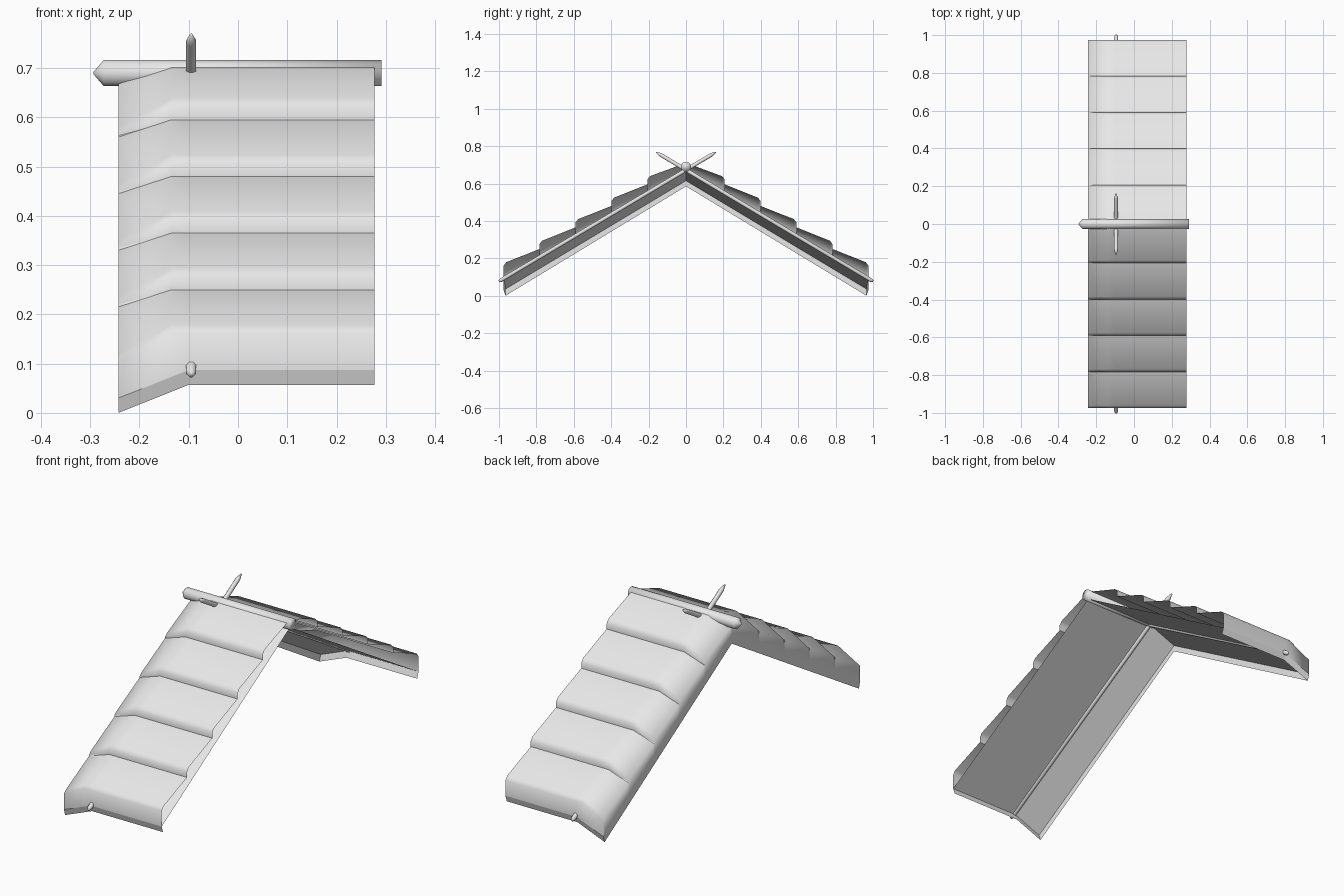
import bpy, bmesh, math
from mathutils import Vector

old = bpy.data.objects.get("Cube")
if old:
    bpy.data.objects.remove(old, do_unlink=True)

# One pale grey for everything
grey = bpy.data.materials.new("pale_grey")
grey.use_nodes = True
grey.diffuse_color = (0.8, 0.8, 0.8, 1)
grey.node_tree.nodes["Principled BSDF"].inputs["Base Color"].default_value = (0.8, 0.8, 0.8, 1)

OPEN_X, VERGE_X = 0.277, -0.243     # open end and drooping end
EAVE_Y, EAVE_Z, PITCH = -0.975, 0.087, 0.6
KINK_X, BEND_X = -0.1, -0.135       # where underside and thatch start to droop


def finish(name, bm, sharp_angle, mirror=False):
    for f in bm.faces:
        f.smooth = sharp_angle > 0
    for e in bm.edges:
        e.smooth = e.calc_face_angle(0) < math.radians(sharp_angle)
    mesh = bpy.data.meshes.new(name)
    bm.to_mesh(mesh)
    bm.free()
    mesh.materials.append(grey)
    obj = bpy.data.objects.new(name, mesh)
    bpy.context.collection.objects.link(obj)
    if mirror:
        mod = obj.modifiers.new("other_slope", 'MIRROR')
        mod.use_axis = (False, True, False)
        mod.use_mirror_merge = False
    return obj


def add_grid(bm, rows):
    """Skin rows of points with quads, welding any collapsed corners."""
    grid = [[bm.verts.new(p) for p in row] for row in rows]
    for a, b in zip(grid, grid[1:]):
        for i in range(len(a) - 1):
            bm.faces.new((a[i], b[i], b[i + 1], a[i + 1]))
    bmesh.ops.remove_doubles(bm, verts=[v for row in grid for v in row], dist=1e-5)


def underside(x, y):
    droop = 0.057 * max(0, (KINK_X - x) / (KINK_X - VERGE_X))
    return EAVE_Z + PITCH * (y - EAVE_Y) - droop


def thatch_row(y, z, drop):
    """One row across the roof, drooping at the verge and closing down to the underside."""
    row = []
    for x in (OPEN_X, KINK_X, BEND_X, VERGE_X):
        t = max(0, (BEND_X - x) / (BEND_X - VERGE_X))
        row.append((x, y, underside(x, y) if z is None else z - drop * t))
    row.append((VERGE_X, y, underside(VERGE_X, y)))
    return row


# Stepped thatch: each course is a riser, a rounded lip and a sloping top
bm = bmesh.new()
COURSES, STEP_Y, STEP_Z, RISER, LIP = 5, 0.192, 0.115, 0.04, 0.014
for i in range(COURSES):
    y = EAVE_Y + STEP_Y * i
    base = 0.135 + STEP_Z * i
    y_top = 0 if i == COURSES - 1 else y + STEP_Y
    add_grid(bm, [
        thatch_row(y, None if i == 0 else base, 0.035),
        thatch_row(y, base + RISER - LIP, 0.055),
        thatch_row(y + LIP, base + RISER + LIP * 0.3, 0.06),
        thatch_row(y_top, base + STEP_Z, 0.035),
    ])
finish("thatch_courses", bm, 180, mirror=True)

# Underside panel
bm = bmesh.new()
cols = (OPEN_X, KINK_X, VERGE_X)
add_grid(bm, [[(x, y, underside(x, y)) for x in reversed(cols)] for y in (EAVE_Y, 0)])
finish("underside_panel", bm, 0, mirror=True)

# Rim hanging below the panel along the eave and the verge
bm = bmesh.new()
DEPTH = 0.03
add_grid(bm, [[(x, EAVE_Y + inset, underside(x, EAVE_Y) - drop) for x in cols]
              for inset, drop in ((0.01, DEPTH), (0, 0))])
add_grid(bm, [[(VERGE_X, y + inset, underside(VERGE_X, y) - drop)
               for y, inset in ((EAVE_Y, 0.01 * drop / DEPTH), (0, 0))]
              for drop in (0, DEPTH)])
finish("roof_rim", bm, 0, mirror=True)


def rod(name, start, end, profile, sides):
    """Turned rod; profile gives (distance from start, radius), negative meaning from end."""
    start, end = Vector(start), Vector(end)
    axis = end - start
    turn = axis.to_track_quat('Z', 'Y')
    bm = bmesh.new()
    rings = []
    for dist, radius in profile:
        d = dist if dist >= 0 else axis.length + dist
        ring = []
        for k in range(sides):
            a = math.tau * (k + 0.5) / sides
            local = Vector((radius * math.cos(a), radius * math.sin(a), d))
            ring.append(bm.verts.new(start + turn @ local))
        rings.append(ring)
    for a, b in zip(rings, rings[1:]):
        for k in range(sides):
            n = (k + 1) % sides
            bm.faces.new((a[k], a[n], b[n], b[k]))
    bm.faces.new(rings[0][::-1])
    bm.faces.new(rings[-1])
    return finish(name, bm, 46)


# Ridge pole with a pointed end over the verge
rod("ridge_pole", (0.291, 0, 0.69), (-0.293, 0, 0.69),
    [(0, 0.027), (-0.02, 0.027), (-0.0001, 0.003)], 12)

# Crossed rafters, pointed above the ridge and blunt at the eaves
for side, name in ((1, "front_rafter"), (-1, "back_rafter")):
    rod(name, (-0.095, -1.0 * side, 0.077), (-0.095, 0.16 * side, 0.768),
        [(0, 0.006), (0.012, 0.011), (-0.03, 0.011), (-0.0001, 0.003)], 8)
